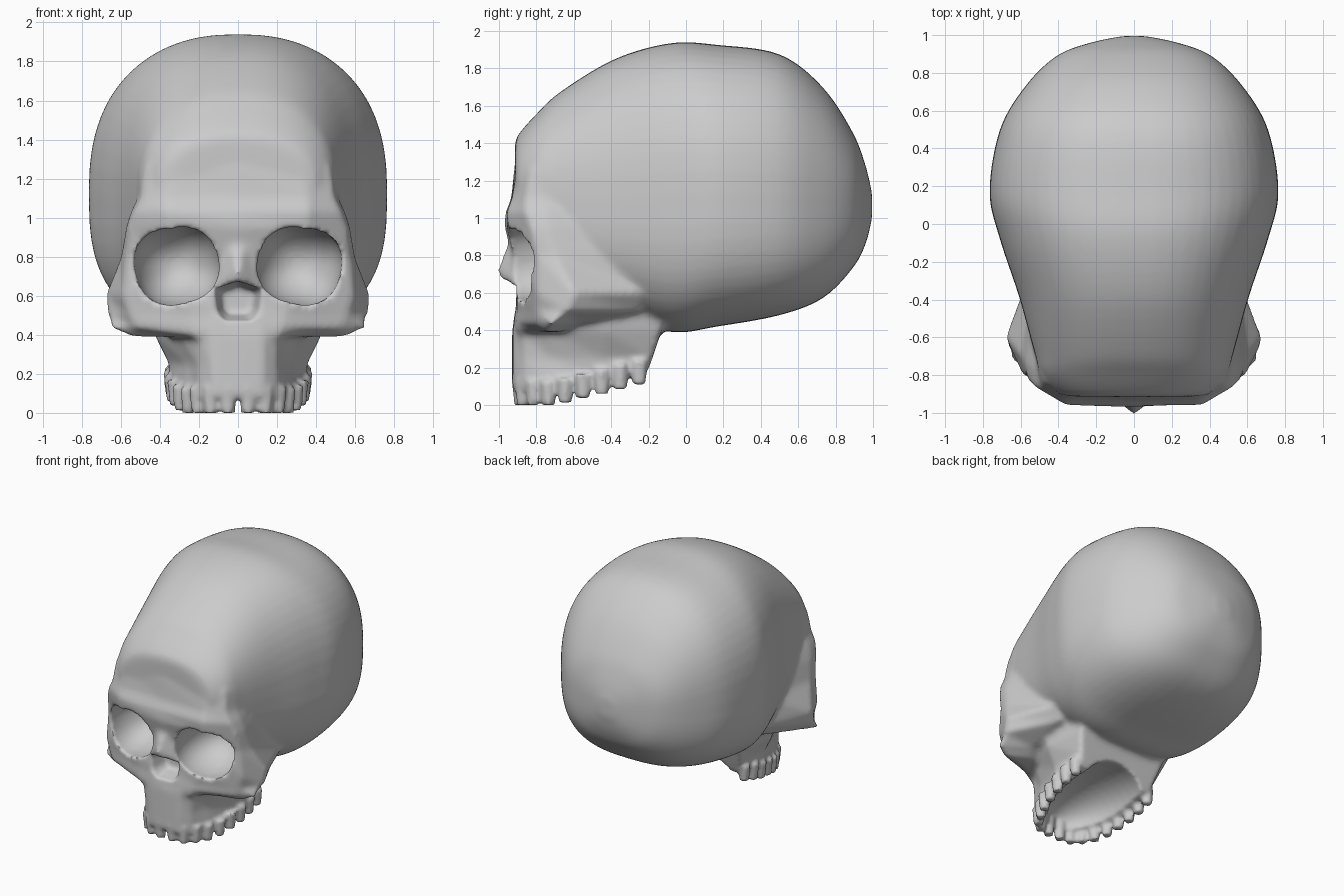
import bpy, bmesh
from math import sin, cos, pi
from mathutils import Matrix

if "Cube" in bpy.data.objects:
    bpy.data.objects.remove(bpy.data.objects["Cube"])


def make_object(name, bm):
    bmesh.ops.recalc_face_normals(bm, faces=bm.faces)
    me = bpy.data.meshes.new(name)
    bm.to_mesh(me)
    bm.free()
    ob = bpy.data.objects.new(name, me)
    bpy.context.collection.objects.link(ob)
    return ob


def loft(bm, rings):
    rows = [[bm.verts.new(p) for p in ring] for ring in rings]
    n = len(rows[0])
    for a, b in zip(rows, rows[1:]):
        for i in range(n):
            j = (i + 1) % n
            bm.faces.new((a[i], a[j], b[j], b[i]))
    bm.faces.new(rows[0])
    bm.faces.new(rows[-1])


def half_ring(z, half, slope=0.0):
    """Mirror a half outline (front centre to back) into a closed ring."""
    pts = half + [(-x, y) for x, y in reversed(half) if x > 0]
    return [(x, y, z + slope * max(0, y + 0.7)) for x, y in pts]


def power(v, e):
    return (1 if v >= 0 else -1) * abs(v) ** e


def oval(y, w, low, mid, high, n=56):
    ring = []
    for i in range(n):
        a = 2 * pi * i / n
        h, e = (high - mid, .84) if sin(a) > 0 else (mid - low, .70)
        ring.append((w * power(cos(a), e), y, mid + h * power(sin(a), e)))
    return ring


def spline(keys, steps=5):
    """Smooth curve through rows of numbers."""
    k = [keys[0]] + keys + [keys[-1]]
    out = []
    for i in range(1, len(k) - 2):
        for s in range(steps):
            t = s / steps
            out.append([.5 * (2 * b + (c - a) * t + (2 * a - 5 * b + 4 * c - d) * t * t
                              + (3 * b - a - 3 * c + d) * t ** 3)
                        for a, b, c, d in zip(*k[i - 1:i + 3])])
    return out + [keys[-1]]


def bake(ob):
    dg = bpy.context.evaluated_depsgraph_get()
    me = bpy.data.meshes.new_from_object(ob.evaluated_get(dg))
    ob.modifiers.clear()
    ob.data = me


def remesh(ob, size, rounds):
    m = ob.modifiers.new("remesh", 'REMESH')
    m.mode = 'VOXEL'
    m.voxel_size = size
    s = ob.modifiers.new("smooth", 'SMOOTH')
    s.iterations = rounds
    bake(ob)


def ball(name, loc, size, turn=0, e=1.0):
    bm = bmesh.new()
    loft(bm, [[(power(cos(a), e) * cos(b), sin(b), power(sin(a), e) * cos(b))
               for a in [2 * pi * i / 32 for i in range(32)]]
              for b in [pi * (j / 20 - .5) * .98 for j in range(21)]])
    bm.transform(Matrix.Translation(loc) @ Matrix.Rotation(turn, 4, 'Y') @ Matrix.Diagonal((*size, 1)))
    return make_object(name, bm)


bm = bmesh.new()

# Cranium: ovals from forehead to back (y, half width, low, widest, high)
loft(bm, [oval(*s) for s in spline([
    (-.915, .28, .80, 1.15, 1.38), (-.90, .40, .75, 1.15, 1.44),
    (-.80, .49, .65, 1.15, 1.555), (-.67, .53, .57, 1.12, 1.675),
    (-.38, .61, .49, 1.10, 1.85), (-.08, .71, .39, 1.12, 1.935),
    (.17, .765, .42, 1.13, 1.925), (.50, .71, .48, 1.12, 1.875),
    (.73, .575, .57, 1.11, 1.70), (.89, .41, .73, 1.10, 1.46),
    (.96, .23, .86, 1.08, 1.28), (.995, .06, 1.0, 1.07, 1.13)])])

# Brow, orbit rims and cheekbones
loft(bm, [half_ring(z, h) for z, h in [
    (1.42, [(0, -.88), (.26, -.86), (.40, -.80), (.44, -.70), (.38, -.40)]),
    (1.25, [(0, -.92), (.33, -.905), (.475, -.84), (.51, -.73), (.45, -.40)]),
    (1.10, [(0, -.935), (.36, -.93), (.495, -.86), (.515, -.75), (.45, -.35)]),
    (1.03, [(0, -.965), (.36, -.96), (.53, -.86), (.55, -.75), (.48, -.35)]),
    (.95, [(0, -.97), (.36, -.95), (.56, -.83), (.575, -.74), (.50, -.30)]),
    (.80, [(0, -.93), (.36, -.90), (.575, -.80), (.60, -.70), (.52, -.25)]),
    (.60, [(0, -.91), (.30, -.90), (.59, -.80), (.68, -.60), (.54, -.22)]),
    (.50, [(0, -.92), (.24, -.90), (.56, -.80), (.67, -.64), (.48, -.25)]),
    (.435, [(0, -.92), (.22, -.91), (.52, -.81), (.66, -.72), (.46, -.58)]),
    (.39, [(0, -.92), (.20, -.91), (.38, -.78), (.56, -.74), (.42, -.66)])]])

# Upper jaw
loft(bm, [half_ring(.55, [(0, -.90), (.12, -.91), (.20, -.88), (.32, -.75), (.45, -.45), (.40, -.08)]),
          half_ring(.40, [(0, -.93), (.13, -.925), (.21, -.88), (.31, -.72), (.43, -.45), (.38, -.13)]),
          half_ring(.25, [(0, -.93), (.13, -.925), (.20, -.87), (.26, -.72), (.355, -.45), (.34, -.18)]),
          half_ring(.07, [(0, -.93), (.12, -.925), (.20, -.87), (.28, -.72), (.345, -.45), (.34, -.21)], .2)])

# Nasal bones
nose = [bm.verts.new(p) for p in [(0, -.95, .86), (0, -1.01, .73), (0, -1.0, .68)]]
for s in (-1, 1):
    nose += [bm.verts.new((s * x, y, z)) for x, y, z in
             [(.06, -.90, .95), (.13, -.91, .63), (.10, -.82, .90), (.14, -.80, .62)]]
bmesh.ops.convex_hull(bm, input=nose)

skull = make_object("skull", bm)
remesh(skull, .018, 5)

# Cutters: eye sockets, palate hollow, nasal opening
cutters = [ball("socket_cutter", (s * .31, -.82, .76), (.22, .30, .205), s * .22, .85) for s in (-1, 1)]
cutters.append(ball("palate_cutter", (0, -.35, .10), (.27, .52, .20)))
bm = bmesh.new()
outline = [(0, .675), (.12, .635), (.105, .52), (.07, .475), (-.07, .475), (-.105, .52), (-.12, .635)]
loft(bm, [[(x * k, y, .58 + (z - .58) * k) for x, z in outline]
          for y, k in ((-1.1, 1.0), (-.9, 1.0), (-.78, .7))])
cutters.append(make_object("nasal_cutter", bm))
for c in cutters:
    c.hide_render = True
    m = skull.modifiers.new("cut", 'BOOLEAN')
    m.operation = 'DIFFERENCE'
    m.solver = 'EXACT'
    m.object = c
bake(skull)
for c in cutters:
    bpy.data.objects.remove(c)

# Teeth along the arch, mirrored and merged into the jaw
bm = bmesh.new()
bm.from_mesh(skull.data)
for x, y in [(.05, -.885), (.135, -.87), (.20, -.815), (.245, -.735), (.285, -.645),
             (.31, -.55), (.325, -.45), (.33, -.35), (.325, -.25)]:
    base = .24 * max(0, y + .7)
    for s in (-1, 1):
        bmesh.ops.create_cone(bm, cap_ends=True, segments=8, radius1=.036, radius2=.048, depth=.13,
                              matrix=Matrix.Translation((s * x * 1.02, y, base + .065)))
bm.to_mesh(skull.data)
bm.free()
remesh(skull, .015, 3)

bpy.ops.object.select_all(action='DESELECT')
skull.select_set(True)
bpy.context.view_layer.objects.active = skull
bpy.ops.object.shade_smooth_by_angle(angle=1.0)
